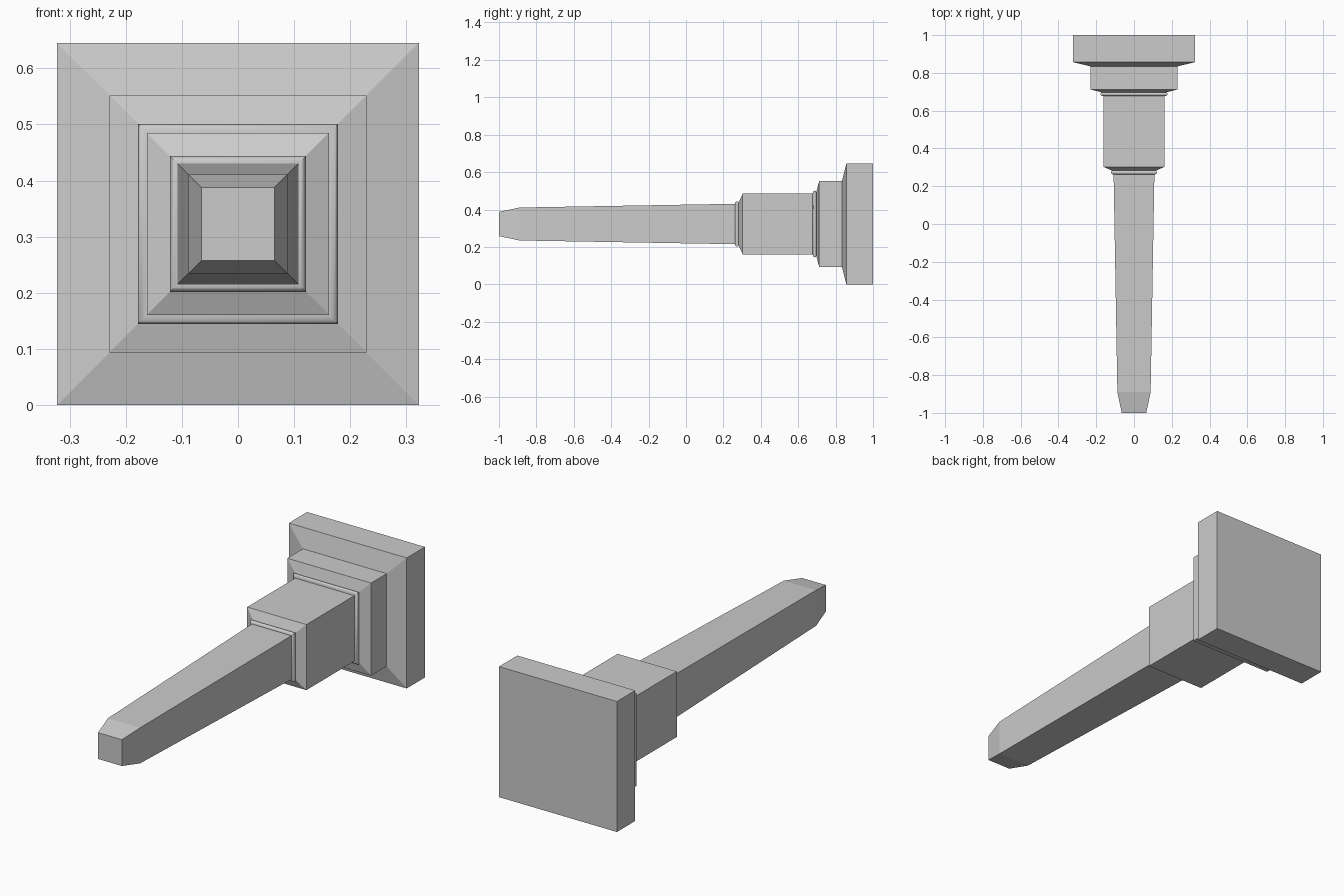
import bpy, bmesh, math

if "Cube" in bpy.data.objects:
    bpy.data.objects.remove(bpy.data.objects["Cube"])

CZ = 0.3225  # height of the central axis


def square_loft(name, profile, smooth=False):
    """Loft square sections along y; profile is (y, half width) pairs."""
    bm = bmesh.new()
    rings = [[bm.verts.new((sx * h, y, CZ + sz * h))
              for sx, sz in ((-1, -1), (1, -1), (1, 1), (-1, 1))]
             for y, h in profile]
    for a, b in zip(rings, rings[1:]):
        for i in range(4):
            j = (i + 1) % 4
            bm.faces.new((a[i], a[j], b[j], b[i]))
    bm.faces.new(rings[0][::-1])
    bm.faces.new(rings[-1])
    bmesh.ops.recalc_face_normals(bm, faces=bm.faces)
    mesh = bpy.data.meshes.new(name)
    bm.to_mesh(mesh)
    bm.free()
    obj = bpy.data.objects.new(name, mesh)
    bpy.context.collection.objects.link(obj)
    if smooth:
        bpy.ops.object.select_all(action='DESELECT')
        obj.select_set(True)
        bpy.context.view_layer.objects.active = obj
        bpy.ops.object.shade_smooth_by_angle(angle=math.radians(35))
    return obj


def bead(name, y0, y1, inner, outer, steps=8):
    """Half-round moulding running around the square shaft."""
    mid, r = (y0 + y1) / 2, (y1 - y0) / 2
    pts = [(mid - r * math.cos(math.pi * i / steps),
            inner + (outer - inner) * math.sin(math.pi * i / steps))
           for i in range(steps + 1)]
    return square_loft(name, pts, smooth=True)


# Tapered shaft with a chamfered tip
square_loft("tapered_shaft", [(-1, 0.065), (-0.89, 0.088), (0.265, 0.108)])
# Mouldings and stepped base blocks
bead("small_bead", 0.262, 0.284, 0.108, 0.121)
square_loft("middle_block", [(0.282, 0.115), (0.303, 0.162), (0.68, 0.162)])
bead("large_bead", 0.677, 0.699, 0.162, 0.178)
square_loft("collar", [(0.697, 0.172), (0.712, 0.229), (0.834, 0.229)])
square_loft("base_plate", [(0.834, 0.229), (0.857, 0.3225), (1, 0.3225)])
